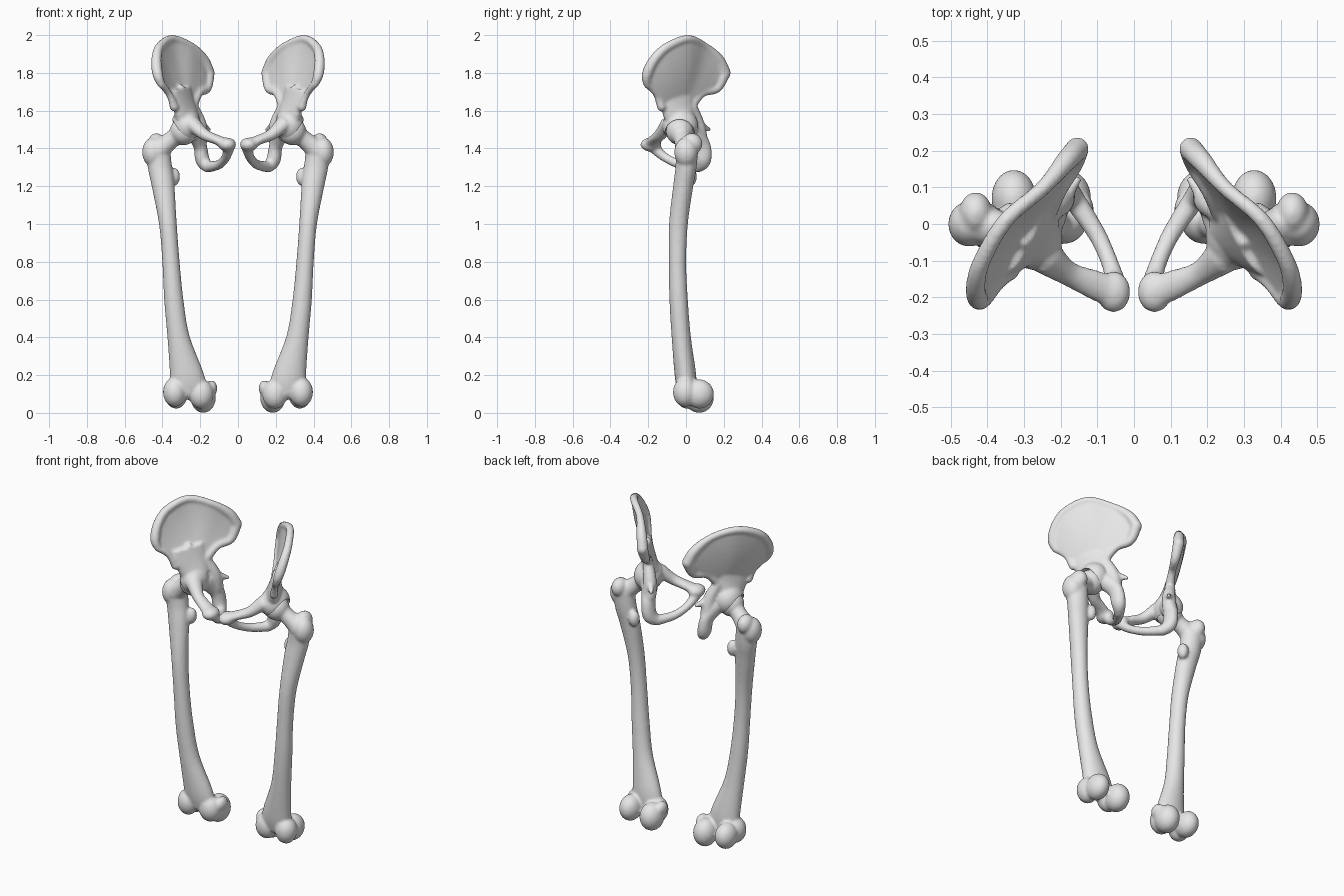
import bpy, bmesh, math
from mathutils import Vector, Matrix

cube = bpy.data.objects.get("Cube")
if cube:
    bpy.data.objects.remove(cube)

bone = bpy.data.materials.new("bone_grey")
bone.use_nodes = True
GREY = (0.8, 0.8, 0.8, 1)
bone.diffuse_color = GREY
bone.node_tree.nodes["Principled BSDF"].inputs["Base Color"].default_value = GREY


def spline(points, steps=6):
    """Catmull-Rom samples through points of any dimension."""
    pts = [points[0]] + list(points) + [points[-1]]
    out = []
    for p0, p1, p2, p3 in zip(pts, pts[1:], pts[2:], pts[3:]):
        for s in range(steps):
            t = s / steps
            out.append([b + 0.5 * t * (c - a + t * (2 * a - 5 * b + 4 * c - d + t * (3 * (b - c) + d - a)))
                        for a, b, c, d in zip(p0, p1, p2, p3)])
    out.append(list(points[-1]))
    return out


def ball(bm, centre, radii):
    m = Matrix.Translation(centre) @ Matrix.Diagonal((*radii, 1))
    bmesh.ops.create_uvsphere(bm, u_segments=32, v_segments=20, radius=1, matrix=m)


def loft(bm, points, ref=(0, 0, 1), sides=20):
    """Elliptical tube through (x, y, z, radius_a, radius_b) with rounded ends."""
    samples = spline([p if len(p) == 5 else (*p, p[3]) for p in points])
    rings, last = [], len(samples) - 1
    for i, s in enumerate(samples):
        tangent = (Vector(samples[min(i + 1, last)][:3]) - Vector(samples[max(i - 1, 0)][:3])).normalized()
        a = Vector(ref).cross(tangent).normalized()
        b = tangent.cross(a)
        ring = []
        for k in range(sides):
            ang = 2 * math.pi * k / sides
            ring.append(bm.verts.new(Vector(s[:3]) + a * s[3] * math.cos(ang) + b * s[4] * math.sin(ang)))
        rings.append(ring)
    for r, q in zip(rings, rings[1:]):
        for k in range(sides):
            n = (k + 1) % sides
            bm.faces.new((r[k], r[n], q[n], q[k]))
    bm.faces.new(rings[0])
    bm.faces.new(rings[-1])
    for s in (samples[0], samples[-1]):
        ball(bm, s[:3], [min(s[3:])] * 3)


def to_object(bm, name):
    bmesh.ops.recalc_face_normals(bm, faces=bm.faces[:])
    mesh = bpy.data.meshes.new(name)
    bm.to_mesh(mesh)
    bm.free()
    ob = bpy.data.objects.new(name, mesh)
    bpy.context.collection.objects.link(ob)
    return ob


def evaluated(ob):
    """Mesh with all modifiers applied."""
    deps = bpy.context.evaluated_depsgraph_get()
    return bpy.data.meshes.new_from_object(ob.evaluated_get(deps))


def finish(bm, name, cutter=None):
    """Fuse the parts into one smooth bone and add its mirror twin."""
    ob = to_object(bm, "left_" + name)
    fuse = ob.modifiers.new("fuse", 'REMESH')
    fuse.mode = 'VOXEL'
    fuse.voxel_size = 0.008
    soft = ob.modifiers.new("soften", 'SMOOTH')
    soft.factor = 0.5
    soft.iterations = 5
    if cutter:
        cut = ob.modifiers.new("socket", 'BOOLEAN')
        cut.operation = 'DIFFERENCE'
        cut.object = cutter
    mesh = evaluated(ob)
    ob.modifiers.clear()
    ob.data = mesh
    mesh.materials.clear()
    mesh.materials.append(bone)
    twin = mesh.copy()
    twin.transform(Matrix.Diagonal((-1, 1, 1, 1)))
    twin.flip_normals()
    other = bpy.data.objects.new("right_" + name, twin)
    bpy.context.collection.objects.link(other)
    return [ob, other]


# Thigh bone: shaft
bm = bmesh.new()
loft(bm, [(.425, .005, 1.4, .065, .06), (.413, 0, 1.3, .064, .056), (.396, -.015, 1.2, .06, .053),
          (.371, -.04, 1, .047, .05), (.355, -.045, .8, .046, .046), (.34, -.039, .6, .051, .049),
          (.315, -.025, .4, .059, .051), (.272, -.003, .2, .09, .057), (.262, .005, .12, .1, .05)],
     ref=(0, 1, 0))
# Neck, head and trochanters
loft(bm, [(.42, 0, 1.39, .06), (.36, -.015, 1.44, .047), (.30, -.03, 1.485, .05)], ref=(0, 1, 0))
ball(bm, (.288, -.033, 1.49), (.073, .073, .073))
ball(bm, (.45, 0, 1.38), (.057, .062, .078))
ball(bm, (.432, .03, 1.425), (.045, .057, .056))
ball(bm, (.338, .025, 1.25), (.031, .033, .048))
# Knee condyles, back and front, with the inner side knob
ball(bm, (.328, .07, .1), (.061, .078, .077))
ball(bm, (.184, .07, .083), (.067, .078, .083))
ball(bm, (.335, -.005, .11), (.062, .064, .078))
ball(bm, (.195, .005, .1), (.066, .06, .078))
ball(bm, (.14, .04, .13), (.03, .045, .042))
bones = finish(bm, "thigh_bone")

# Hip bone: crest rim and thin blade
crest = [(.405, -.205, 1.738, .02), (.425, -.207, 1.79, .028), (.432, -.168, 1.87, .027),
         (.415, -.1, 1.937, .024), (.35, .01, 1.979, .022), (.25, .097, 1.942, .021),
         (.185, .172, 1.872, .029), (.155, .205, 1.8, .032)]
front_base, back_base = Vector((.335, -.13, 1.63)), Vector((.23, .045, 1.64))
edge = [Vector(p[:3]) for p in spline(crest)]
ROWS = 9
sheet = bmesh.new()
grid = []
for i, top in enumerate(edge):
    u = i / (len(edge) - 1)
    base = front_base.lerp(back_base, u)
    column = []
    for j in range(ROWS):
        t = j / (ROWS - 1)
        bulge = .06 * t * (1 - t) * math.sin(math.pi * u)
        column.append(sheet.verts.new(top.lerp(base, t) + Vector((.7, .7, 0)) * bulge))
    grid.append(column)
for c, d in zip(grid, grid[1:]):
    for j in range(ROWS - 1):
        sheet.faces.new((c[j], c[j + 1], d[j + 1], d[j]))
blade = to_object(sheet, "blade_helper")
thick = blade.modifiers.new("thickness", 'SOLIDIFY')
thick.thickness = .028
thick.offset = 0
bm = bmesh.new()
bm.from_mesh(evaluated(blade))
bpy.data.objects.remove(blade)
loft(bm, crest)
# Front and back borders of the blade
loft(bm, [(.405, -.205, 1.738, .02), (.365, -.16, 1.69, .016), (.338, -.13, 1.62, .024)], ref=(1, 0, 0))
loft(bm, [(.155, .205, 1.8, .032), (.165, .163, 1.72, .026), (.205, .09, 1.695, .022),
          (.235, .035, 1.64, .027)], ref=(1, 0, 0))
# Body down to the socket
loft(bm, [(.3, -.05, 1.72, .1, .018), (.285, -.045, 1.63, .098, .036), (.268, -.03, 1.55, .085, .06)],
     ref=(.88, .48, 0))
ball(bm, (.275, -.03, 1.52), (.08, .095, .09))
# Rear column, seat bone and spine
loft(bm, [(.24, .03, 1.62, .03), (.205, .06, 1.53, .038), (.2, .075, 1.45, .04)], ref=(1, 0, 0))
loft(bm, [(.235, .02, 1.5, .052, .05), (.202, .08, 1.42, .048, .036), (.188, .088, 1.34, .046, .038),
          (.16, .062, 1.302, .032, .03)], ref=(1, 0, 0))
loft(bm, [(.195, .07, 1.525, .025), (.155, .12, 1.5, .012)])
# Lower and upper pubic branches around the opening
loft(bm, [(.16, .062, 1.302, .03), (.1, -.03, 1.315, .025), (.063, -.115, 1.355, .024),
          (.048, -.175, 1.41, .032)])
loft(bm, [(.24, -.09, 1.53, .05, .04), (.18, -.135, 1.475, .034, .031), (.11, -.165, 1.445, .04, .026),
          (.057, -.185, 1.42, .044, .035)])
ball(bm, (.056, -.185, 1.42), (.046, .056, .037))
# Socket hollow
hollow = bmesh.new()
ball(hollow, (.31, -.033, 1.48), (.098, .078, .08))
cutter = to_object(hollow, "socket_cutter")
cutter.hide_render = True
bones += finish(bm, "hip_bone", cutter)
bpy.data.objects.remove(cutter)

# Smooth shading
bpy.ops.object.select_all(action='DESELECT')
for ob in bones:
    ob.select_set(True)
bpy.context.view_layer.objects.active = bones[0]
bpy.ops.object.shade_smooth_by_angle(angle=math.radians(60))
